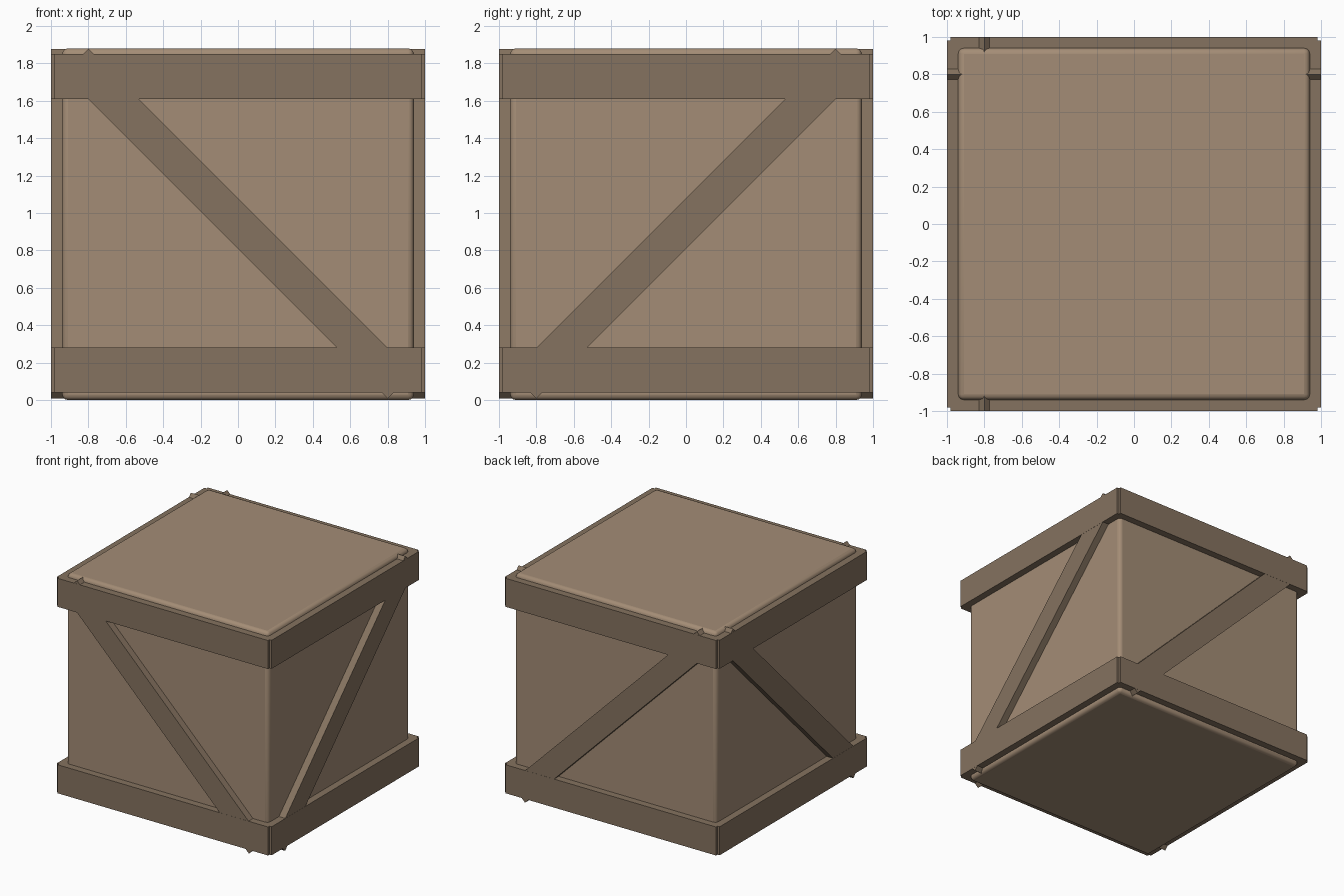
import bpy
from math import radians, sqrt

if "Cube" in bpy.data.objects:
    bpy.data.objects.remove(bpy.data.objects["Cube"])

H = 1.88          # body edge length
MID = H / 2


def material(name, color):
    m = bpy.data.materials.new(name)
    m.diffuse_color = (*color, 1)
    m.use_nodes = True
    m.node_tree.nodes["Principled BSDF"].inputs["Base Color"].default_value = m.diffuse_color
    return m


light_wood = material("light_wood", (0.37, 0.265, 0.18))
dark_wood = material("dark_wood", (0.235, 0.17, 0.115))


def box(name, loc, size, mat, rot=(0, 0, 0)):
    bpy.ops.mesh.primitive_cube_add(size=1, location=loc, rotation=rot)
    o = bpy.context.object
    o.name = name
    o.scale = size
    bpy.ops.object.transform_apply(location=False, rotation=False, scale=True)
    o.data.materials.append(mat)
    return o


# Crate body with softened edges
body = box("crate_body", (0, 0, MID), (H, H, H), light_wood)
bevel = body.modifiers.new("edge_round", "BEVEL")
bevel.width = 0.03
bevel.segments = 3
bpy.ops.object.shade_smooth_by_angle(angle=radians(35))

# Planks and braces: outer faces flush at 1.0, sunk slightly into the body
INNER, OUTER = 0.92, 1.0
C, T = (INNER + OUTER) / 2, OUTER - INNER
BRACE_LEN, BRACE_W = 1.735 * sqrt(2), 0.19
Q = radians(45)

for s, fb, lr in ((-1, "front", "left"), (1, "back", "right")):
    # Horizontal planks, top and bottom, leaving a small notch at the corners
    for z, level in ((0.16, "bottom"), (1.73, "top")):
        box(f"{level}_plank_{fb}", (0, s * C, z), (1.96, T, 0.24), dark_wood)
        box(f"{level}_plank_{lr}", (s * C, 0, z), (T, 1.96, 0.24), dark_wood)
    # Diagonal braces whose corners poke past the planks
    d = s * (C - 0.001)
    box(f"brace_{fb}", (0, d, MID + 0.003), (BRACE_LEN, T, BRACE_W), dark_wood, (0, Q, 0))
    box(f"brace_{lr}", (d, 0, MID + 0.003), (T, BRACE_LEN, BRACE_W), dark_wood, (Q, 0, 0))
